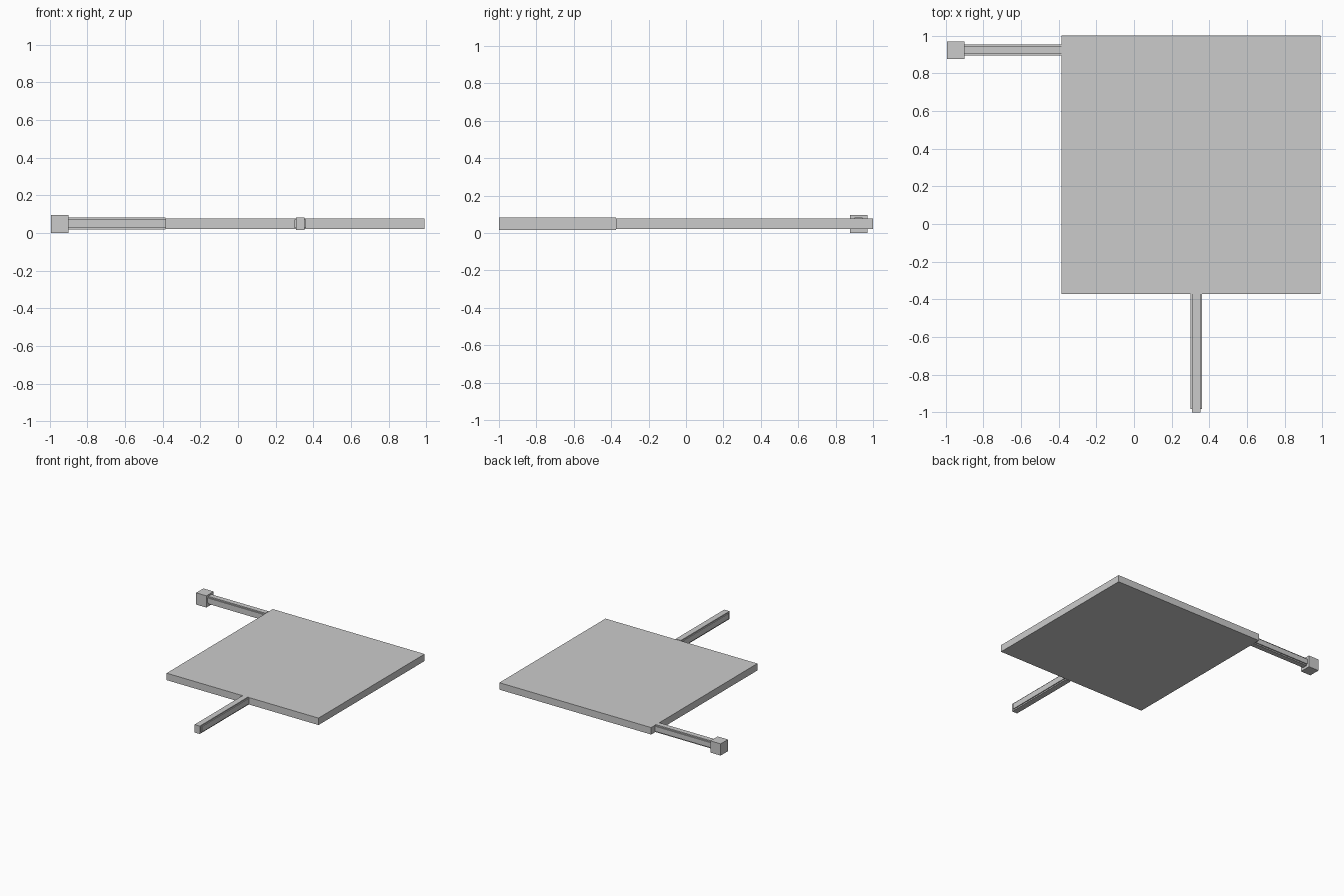
import bpy

if "Cube" in bpy.data.objects:
    bpy.data.objects.remove(bpy.data.objects["Cube"])


def box(name, lo, hi):
    """Axis-aligned box between two corners."""
    bpy.ops.mesh.primitive_cube_add(size=1, location=[(a + b) / 2 for a, b in zip(lo, hi)])
    ob = bpy.context.object
    ob.name = name
    ob.scale = [b - a for a, b in zip(lo, hi)]
    bpy.ops.object.transform_apply(location=False, rotation=False, scale=True)
    return ob


# large flat plate
box("plate", (-0.385, -0.373, 0.021), (0.99, 1.0, 0.078))

# front arm: tall narrow core with a wider, lower rail, core sticks out at the tip
box("front_arm_core", (0.307, -1.0, 0.017), (0.354, -0.373, 0.082))
box("front_arm_rail", (0.300, -0.982, 0.027), (0.362, -0.373, 0.073))

# side arm: same cross-shaped section running left
box("side_arm_core", (-0.905, 0.902, 0.020), (-0.385, 0.944, 0.082))
box("side_arm_rail", (-0.905, 0.894, 0.030), (-0.385, 0.953, 0.072))

# cube on the end of the side arm
box("end_cube", (-0.993, 0.876, 0.0), (-0.90, 0.970, 0.096))
